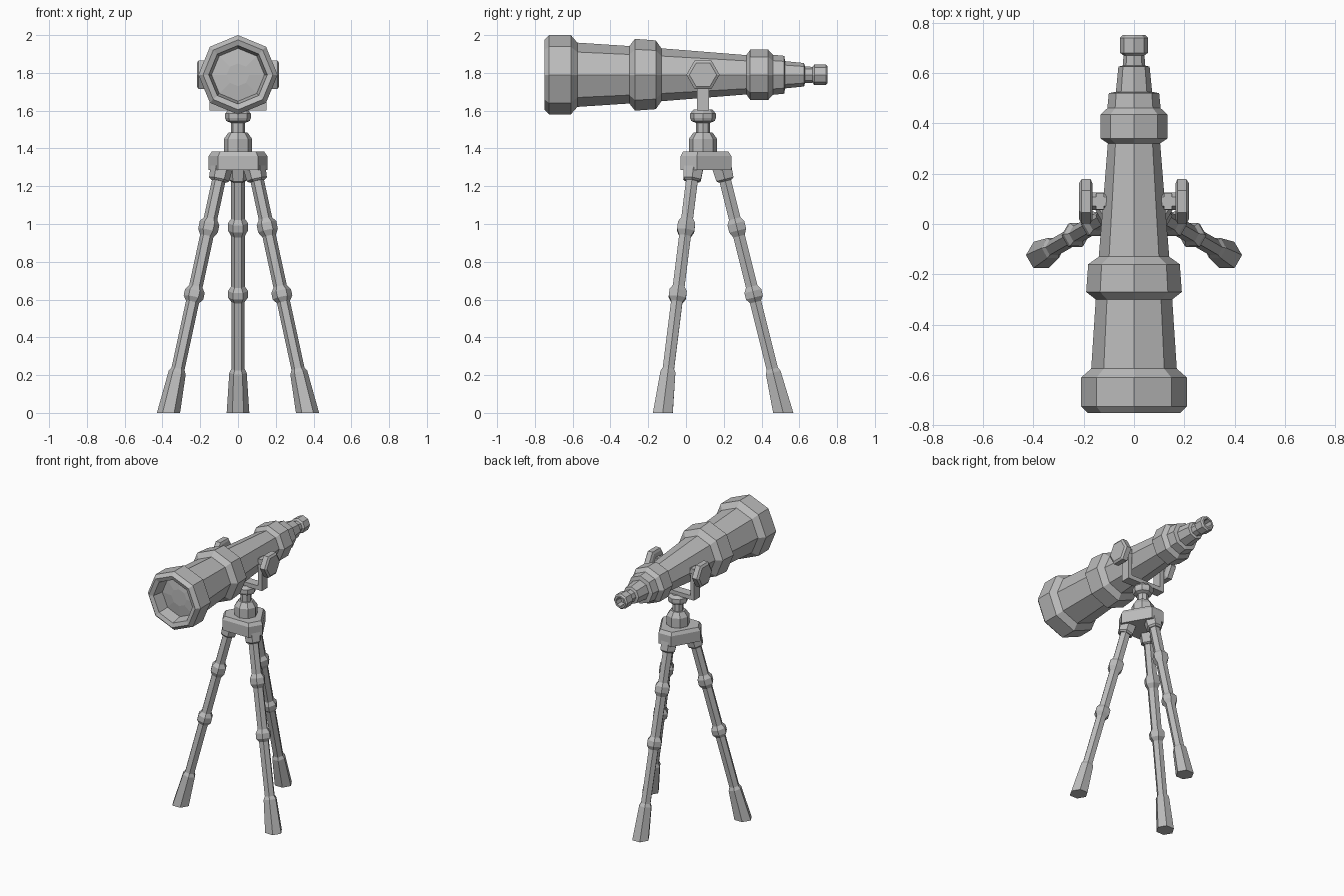
import bpy, bmesh
from math import cos, sin, pi, radians
from mathutils import Vector, Matrix

old = bpy.data.objects.get("Cube")
if old:
    bpy.data.objects.remove(old, do_unlink=True)

grey = bpy.data.materials.new("plain grey")
grey.use_nodes = True
grey.diffuse_color = (0.5, 0.5, 0.5, 1)
grey.node_tree.nodes["Principled BSDF"].inputs["Base Color"].default_value = (0.5, 0.5, 0.5, 1)

PIVOT_Y = 0.09
AXIS_Z = 1.79
X, Y, Z = Vector((1, 0, 0)), Vector((0, 1, 0)), Vector((0, 0, 1))


def finish(name, bm):
    bmesh.ops.recalc_face_normals(bm, faces=bm.faces)
    mesh = bpy.data.meshes.new(name)
    bm.to_mesh(mesh)
    bm.free()
    mesh.materials.append(grey)
    obj = bpy.data.objects.new(name, mesh)
    bpy.context.collection.objects.link(obj)
    return obj


def loft(name, rings):
    """Skin a list of equal rings and cap both ends."""
    bm = bmesh.new()
    loops = [[bm.verts.new(p) for p in ring] for ring in rings]
    n = len(loops[0])
    for a, b in zip(loops, loops[1:]):
        for i in range(n):
            j = (i + 1) % n
            bm.faces.new((a[i], a[j], b[j], b[i]))
    bm.faces.new(loops[0])
    bm.faces.new(loops[-1])
    return finish(name, bm)


def turned(name, profile, origin, axis, side, count, floor=False):
    """Turn (distance, radius) pairs about an axis; one corner points to side."""
    axis = axis.normalized()
    other = axis.cross(side)
    rings = []
    for t, r in profile:
        ring = []
        for i in range(count):
            a = 2 * pi * i / count
            ring.append(origin + axis * t + (side * cos(a) + other * sin(a)) * r)
        rings.append(ring)
    if floor:
        # Cut the last ring level with the ground
        rings[-1] = [p - axis * (p.z / axis.z) for p in rings[-1]]
    return loft(name, rings)


def box(name, centre, size):
    bm = bmesh.new()
    bmesh.ops.create_cube(bm, size=1, matrix=Matrix.Translation(centre) @ Matrix.Diagonal((*size, 1)))
    return finish(name, bm)


# Telescope tube: recessed lens, collars, eyepiece with a hollow end
turned("telescope_tube", [
    (-0.67, 0.06), (-0.66, 0.14), (-0.74, 0.155), (-0.75, 0.185), (-0.725, 0.21),
    (-0.61, 0.21), (-0.575, 0.17), (-0.3, 0.152), (-0.27, 0.19),
    (-0.16, 0.182), (-0.13, 0.14), (0.32, 0.104), (0.34, 0.133),
    (0.435, 0.133), (0.46, 0.106), (0.52, 0.1), (0.525, 0.072),
    (0.625, 0.062), (0.63, 0.044), (0.67, 0.042), (0.68, 0.055),
    (0.74, 0.055), (0.75, 0.045), (0.75, 0.032), (0.7, 0.03),
], Vector((0, 0, AXIS_Z)), Y, X, 8)

# Yoke, pivot shafts and hexagonal knobs
box("yoke_base", (0, PIVOT_Y, 1.615), (0.3, 0.066, 0.03))
for sign, label in ((1, "left"), (-1, "right")):
    box(label + "_yoke_arm", (sign * 0.135, PIVOT_Y, 1.715), (0.03, 0.066, 0.22))
    pivot = Vector((0, PIVOT_Y, AXIS_Z))
    turned(label + "_pivot_shaft", [(0.09, 0.035), (0.18, 0.035)], pivot, X * sign, Y, 6)
    turned(label + "_knob", [(0.165, 0.07), (0.172, 0.088), (0.208, 0.088), (0.218, 0.072)],
           pivot, X * sign, Y, 6)

# Swivel column
turned("swivel_column", [
    (1.37, 0.075), (1.45, 0.075), (1.485, 0.05), (1.485, 0.037), (1.535, 0.037),
    (1.545, 0.062), (1.56, 0.068), (1.585, 0.068), (1.605, 0.05),
], Vector((0, PIVOT_Y, 0)), Z, X, 8)

# Triangular tripod head with cut corners
leg_angles = [radians(a) for a in (90, 210, 330)]
rings = []
for z, scale in ((1.285, 1), (1.36, 1), (1.383, 0.9)):
    ring = []
    for a in leg_angles:
        out, across = Vector((cos(a), sin(a), 0)), Vector((-sin(a), cos(a), 0))
        for s in (-1, 1):
            ring.append(Vector((0, PIVOT_Y, z)) + (out * 0.15 + across * 0.05 * s) * scale)
    rings.append(ring)
loft("tripod_head", rings)

# Three legs: hinge block, two joints and a flared foot
for a, label in zip(leg_angles, ("back", "right", "left")):
    out, across = Vector((cos(a), sin(a), 0)), Vector((-sin(a), cos(a), 0))
    top = Vector((0, PIVOT_Y, 1.3)) + out * 0.1
    foot = Vector((0, PIVOT_Y, 0)) + out * 0.425
    axis = foot - top
    turned(label + "_leg", [
        (0, 0.036), (0.28, 0.036), (0.305, 0.053), (0.345, 0.053), (0.375, 0.036),
        (0.65, 0.036), (0.675, 0.053), (0.71, 0.053), (0.735, 0.035),
        (1.1, 0.035), (1.12, 0.046), (axis.length, 0.06),
    ], top, axis, across, 6, floor=True)
    turned(label + "_hinge", [(-0.01, 0.06), (0.065, 0.054), (0.075, 0.042)],
           top, axis, across, 6)
